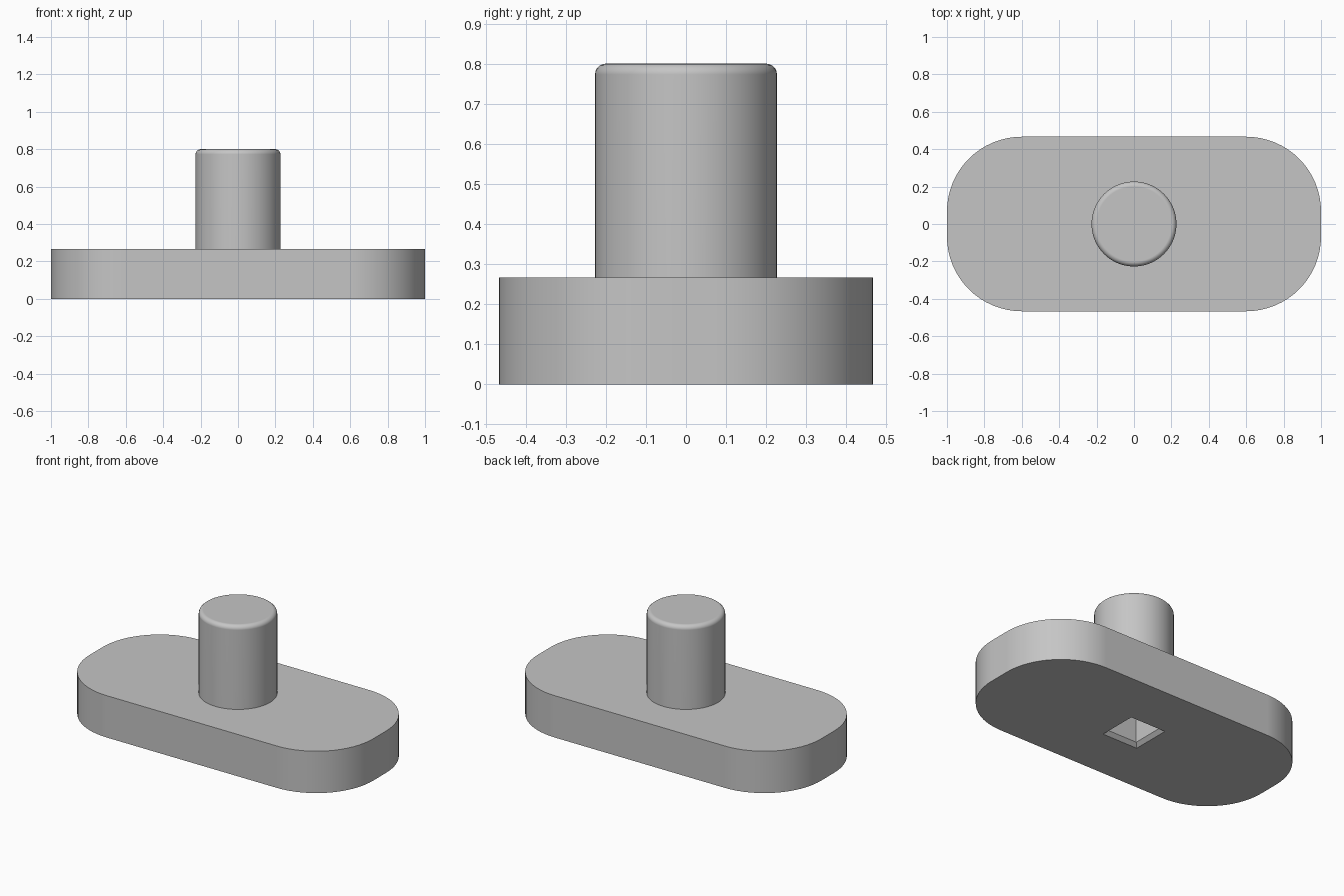
import bpy, bmesh, math
from mathutils import Matrix

if "Cube" in bpy.data.objects:
    bpy.data.objects.remove(bpy.data.objects["Cube"], do_unlink=True)

BASE_TOP, PIN_TOP = 0.267, 0.8
SOCKET_DEPTH = 0.45

steel = bpy.data.materials.new("plain_grey_steel")
steel.use_nodes = True
grey = (0.56, 0.56, 0.56, 1)
steel.diffuse_color = grey
steel.node_tree.nodes["Principled BSDF"].inputs["Base Color"].default_value = grey


def make_object(name, bm):
    bmesh.ops.recalc_face_normals(bm, faces=bm.faces)
    mesh = bpy.data.meshes.new(name)
    bm.to_mesh(mesh)
    bm.free()
    mesh.materials.append(steel)
    obj = bpy.data.objects.new(name, mesh)
    bpy.context.collection.objects.link(obj)
    return obj


def activate(obj):
    bpy.ops.object.select_all(action='DESELECT')
    obj.select_set(True)
    bpy.context.view_layer.objects.active = obj


# Base plate: a block with its four upright edges rounded
bm = bmesh.new()
size = Matrix.Diagonal((2, 0.933, BASE_TOP, 1))
bmesh.ops.create_cube(bm, size=1, matrix=Matrix.Translation((0, 0, BASE_TOP / 2)) @ size)
upright = [e for e in bm.edges if abs(e.verts[0].co.z - e.verts[1].co.z) > 0.1]
bmesh.ops.bevel(bm, geom=upright, offset=0.4, segments=16, profile=0.5, affect='EDGES')
base = make_object("base_plate", bm)

# Round pin with a filleted top rim
bm = bmesh.new()
height = PIN_TOP - BASE_TOP
bmesh.ops.create_cone(bm, cap_ends=True, segments=64, radius1=0.227, radius2=0.227, depth=height,
                      matrix=Matrix.Translation((0, 0, BASE_TOP + height / 2)))
rim = [e for e in bm.edges if all(v.co.z > PIN_TOP - 0.01 for v in e.verts)]
bmesh.ops.bevel(bm, geom=rim, offset=0.027, segments=5, profile=0.5, affect='EDGES')
pin = make_object("pin", bm)

# Square socket with a chamfered mouth, cut from below
bm = bmesh.new()
rings = []
for half, z in ((0.149, -0.024), (0.103, 0.022), (0.103, SOCKET_DEPTH)):
    corners = ((-half, -half), (half, -half), (half, half), (-half, half))
    rings.append([bm.verts.new((x, y, z)) for x, y in corners])
for low, high in zip(rings, rings[1:]):
    for i in range(4):
        j = (i + 1) % 4
        bm.faces.new((low[i], low[j], high[j], high[i]))
bm.faces.new(rings[0][::-1])
bm.faces.new(rings[-1])
cutter = make_object("socket_cutter", bm)
cutter.hide_render = True

for part in (base, pin):
    activate(part)
    cut = part.modifiers.new("socket", 'BOOLEAN')
    cut.operation = 'DIFFERENCE'
    cut.solver = 'EXACT'
    cut.object = cutter
    bpy.ops.object.modifier_apply(modifier=cut.name)
    bpy.ops.object.shade_smooth_by_angle(angle=math.radians(30))
    weighted = part.modifiers.new("clean_normals", 'WEIGHTED_NORMAL')
    weighted.keep_sharp = True

bpy.data.objects.remove(cutter, do_unlink=True)
